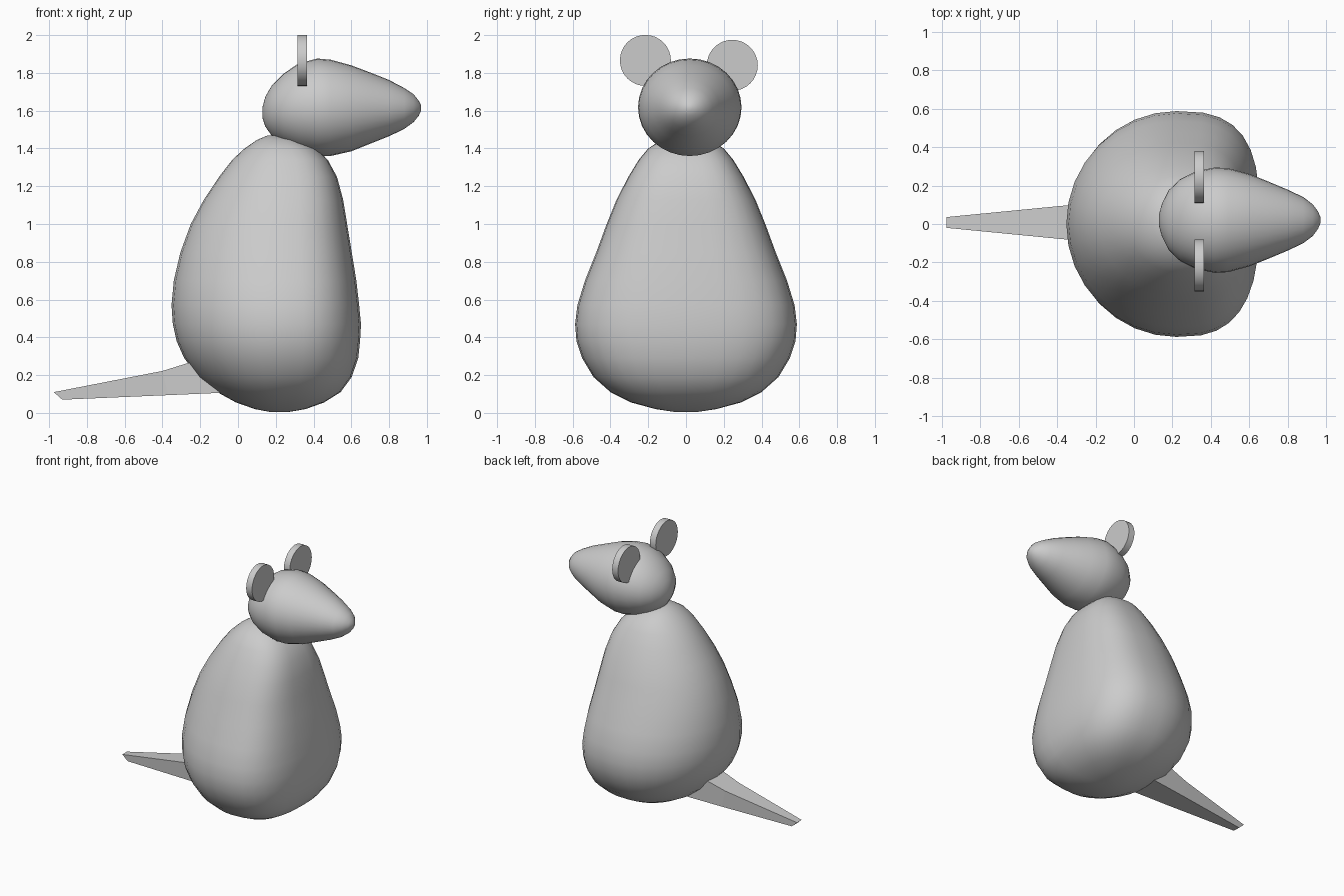
import bpy, bmesh, math
from mathutils import Vector


def loft(name, rings, angle=180):
    """Skin closed rings of points and cap both ends."""
    bm = bmesh.new()
    loops = [[bm.verts.new(p) for p in ring] for ring in rings]
    for a, b in zip(loops, loops[1:]):
        n = len(a)
        for i in range(n):
            j = (i + 1) % n
            bm.faces.new((a[i], a[j], b[j], b[i]))
    bm.faces.new(loops[0])
    bm.faces.new(loops[-1])
    bmesh.ops.recalc_face_normals(bm, faces=bm.faces)
    mesh = bpy.data.meshes.new(name)
    bm.to_mesh(mesh)
    bm.free()
    obj = bpy.data.objects.new(name, mesh)
    bpy.context.collection.objects.link(obj)
    bpy.ops.object.select_all(action='DESELECT')
    obj.select_set(True)
    bpy.context.view_layer.objects.active = obj
    if angle:
        bpy.ops.object.shade_smooth_by_angle(angle=math.radians(angle))
    return obj


N = 32
ANGLES = [2 * math.pi * i / N for i in range(N)]


def body_ring(z, back, mid, belly, half):
    """Round back (-x), flattened belly (+x)."""
    pts = []
    for t in ANGLES:
        c, s = math.cos(t), math.sin(t)
        if c > 0:
            e = 2 / 2.8
            x = mid + (belly - mid) * c ** e * (0.98 + 0.04 * s)
            y = half * math.copysign(abs(s) ** e, s)
        else:
            x, y = mid + (mid - back) * c, half * s
        pts.append((x, y, z))
    return pts


# Body: z, back x, widest x, belly x, half width
BODY = [(0.005, 0.17, 0.22, 0.27, 0.06), (0.02, 0.09, 0.22, 0.36, 0.16),
        (0.055, -0.01, 0.22, 0.46, 0.29), (0.11, -0.11, 0.22, 0.55, 0.40),
        (0.19, -0.21, 0.22, 0.61, 0.49), (0.29, -0.285, 0.22, 0.645, 0.55),
        (0.38, -0.325, 0.22, 0.655, 0.58), (0.47, -0.345, 0.22, 0.66, 0.587),
        (0.57, -0.352, 0.22, 0.65, 0.575), (0.70, -0.34, 0.22, 0.635, 0.535),
        (0.85, -0.305, 0.22, 0.61, 0.475), (1.0, -0.25, 0.22, 0.585, 0.42),
        (1.13, -0.18, 0.23, 0.563, 0.367), (1.25, -0.10, 0.23, 0.53, 0.305),
        (1.34, -0.03, 0.23, 0.48, 0.25), (1.40, 0.035, 0.22, 0.42, 0.2),
        (1.445, 0.10, 0.21, 0.33, 0.13), (1.468, 0.155, 0.2, 0.24, 0.05)]
loft("body", [body_ring(*r) for r in BODY])

# Head with pointed snout: x, bottom z, top z, half width
HEAD = [(0.13, 1.56, 1.62, 0.03), (0.145, 1.515, 1.675, 0.085),
        (0.18, 1.465, 1.735, 0.155), (0.24, 1.42, 1.795, 0.213),
        (0.32, 1.382, 1.85, 0.253), (0.42, 1.36, 1.876, 0.274),
        (0.49, 1.36, 1.87, 0.270), (0.60, 1.385, 1.84, 0.24),
        (0.70, 1.425, 1.802, 0.20), (0.80, 1.465, 1.762, 0.158),
        (0.88, 1.503, 1.72, 0.12), (0.93, 1.54, 1.687, 0.082),
        (0.957, 1.573, 1.652, 0.045), (0.97, 1.602, 1.628, 0.014)]
loft("head", [[(x, 0.02 + w * math.cos(t), (lo + hi) / 2 + (hi - lo) / 2 * math.sin(t))
               for t in ANGLES] for x, lo, hi, w in HEAD])

# Ears: thin upright discs
for name, y, z in (("ear_front", -0.215, 1.866), ("ear_back", 0.245, 1.84)):
    loft(name, [[(x, y + 0.135 * math.cos(t), z + 0.135 * math.sin(t)) for t in ANGLES]
                for x in (0.315, 0.365)], 40)

# Tail: tapered four-sided bar; top x, top z, bottom x, bottom z, half width
TAIL = [(-0.975, 0.11, -0.93, 0.07, 0.028), (-0.4, 0.222, -0.37, 0.094, 0.084),
        (-0.1, 0.315, -0.05, 0.108, 0.112)]
loft("tail", [[(tx, 0.008 - w, tz), (tx, 0.008 + w, tz), (bx, 0.008 + w, bz), (bx, 0.008 - w, bz)]
              for tx, tz, bx, bz, w in TAIL], 0)
